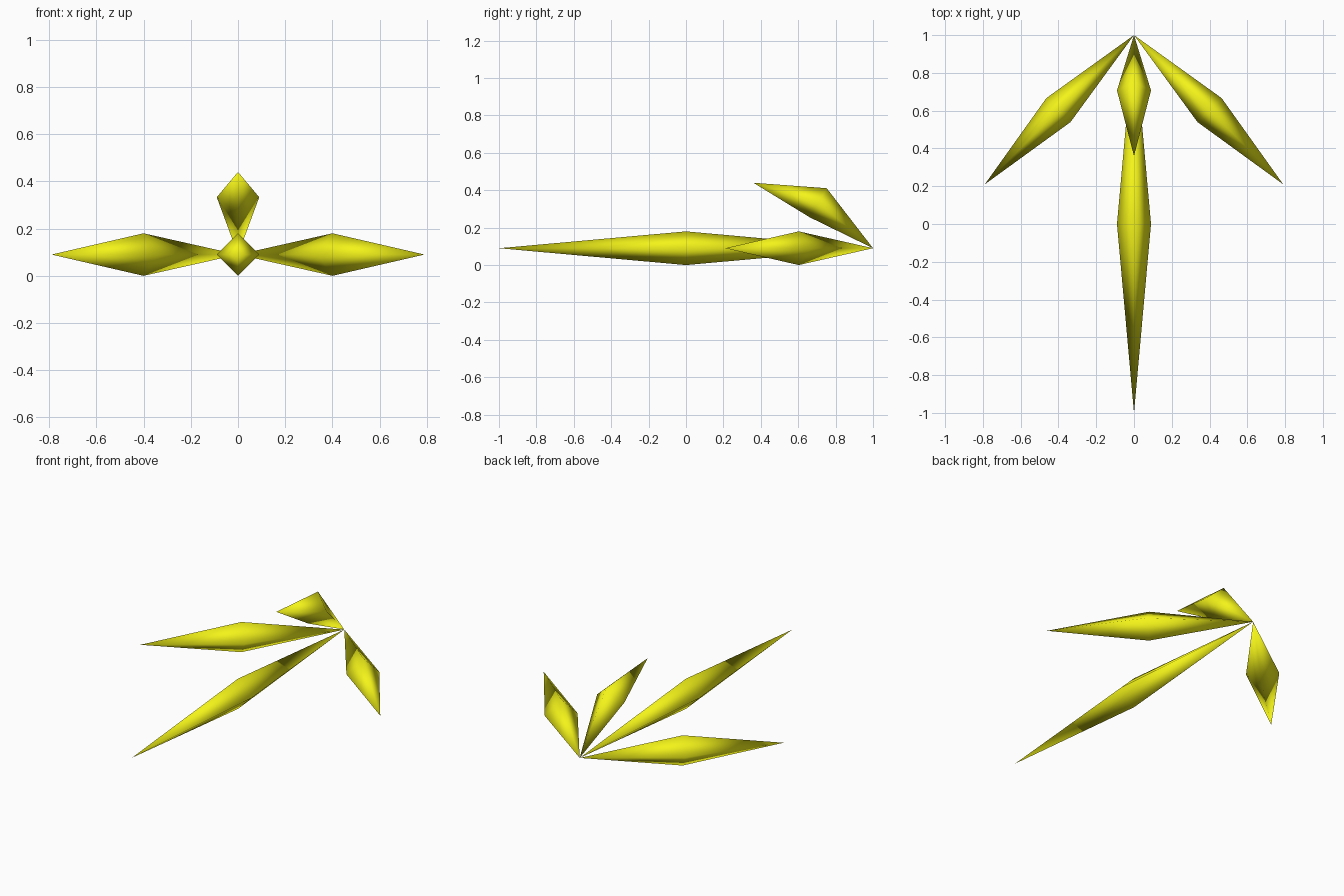
import bpy
import bmesh
from mathutils import Vector

if "Cube" in bpy.data.objects:
    bpy.data.objects.remove(bpy.data.objects["Cube"])

R = 0.09
ROOT = Vector((0, 1, R))  # point where all the blades meet

yellow = bpy.data.materials.new("yellow")
yellow.diffuse_color = (0.9, 0.9, 0.01, 1)
yellow.use_nodes = True
yellow.node_tree.nodes["Principled BSDF"].inputs["Base Color"].default_value = yellow.diffuse_color


def blade(name, mid, tip, up):
    """Stretched octahedron: root, diamond ring around mid, tip."""
    mid, tip, up = Vector(mid), Vector(tip), Vector(up).normalized()
    side = (tip - ROOT).cross(up).normalized()
    bm = bmesh.new()
    root, end = bm.verts.new(ROOT), bm.verts.new(tip)
    ring = [bm.verts.new(mid + d * R) for d in (up, side, -up, -side)]
    for i in range(4):
        a, b = ring[i], ring[(i + 1) % 4]
        bm.faces.new((root, a, b))
        bm.faces.new((end, b, a))
    bmesh.ops.recalc_face_normals(bm, faces=bm.faces)
    for f in bm.faces:
        f.smooth = True
    mesh = bpy.data.meshes.new(name)
    bm.to_mesh(mesh)
    bm.free()
    mesh.materials.append(yellow)
    obj = bpy.data.objects.new(name, mesh)
    bpy.context.collection.objects.link(obj)


# Long central blade
blade("long_blade", (0, 0, R), (0, -1, R), (0, 0, 1))

# Mirrored side blades
for label, s in (("left", -1), ("right", 1)):
    blade(label + "_blade", (0.4 * s, 0.603, R), (0.79 * s, 0.21, R), (0, 0, 1))

# Raised, slightly bent blade
blade("raised_blade", (0, 0.707, 0.333), (0, 0.36, 0.44), (0, 0.5, 0.866))
